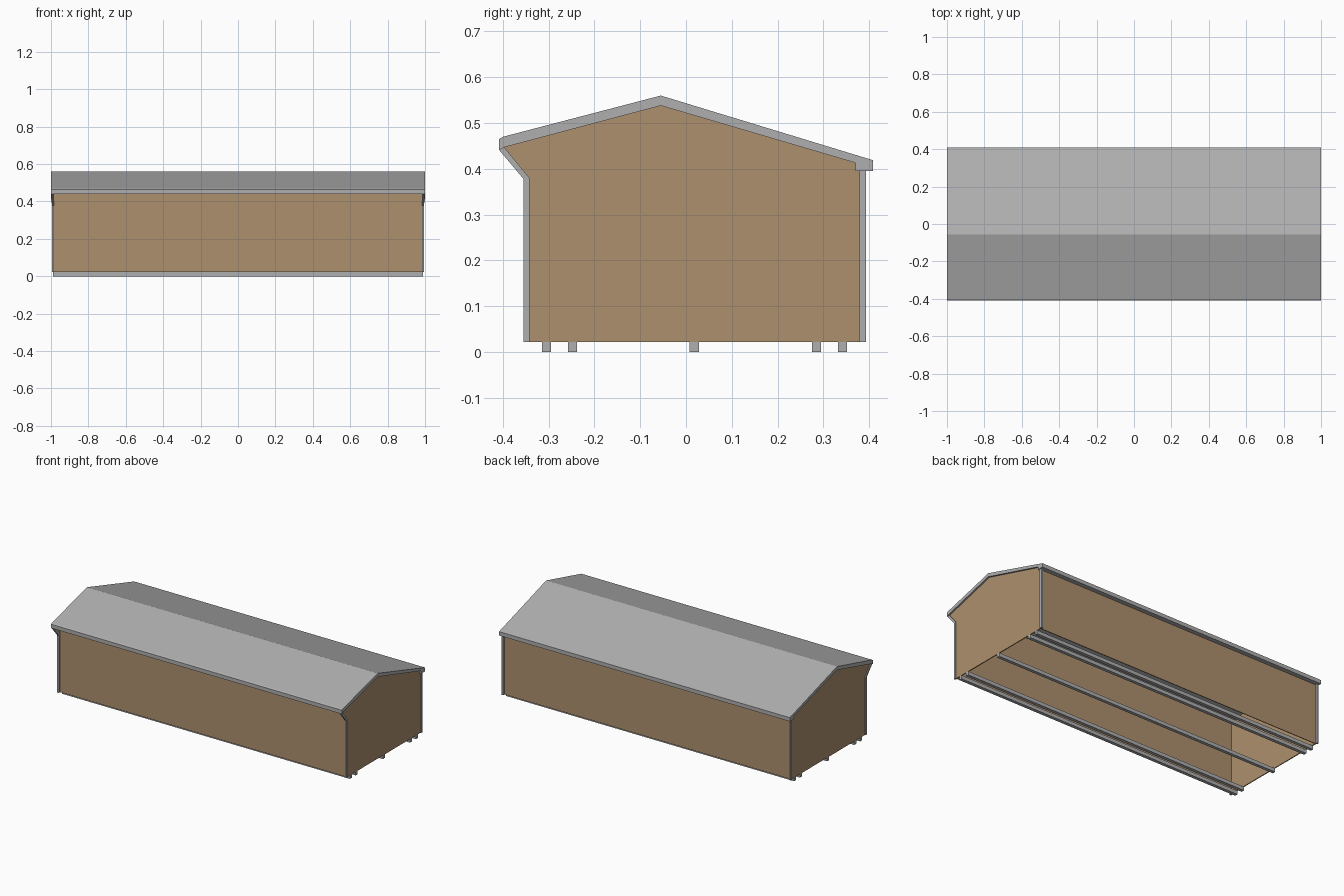
import bpy
import bmesh

if "Cube" in bpy.data.objects:
    bpy.data.objects.remove(bpy.data.objects["Cube"])


def material(name, rgb):
    m = bpy.data.materials.new(name)
    m.diffuse_color = (*rgb, 1)
    m.use_nodes = True
    m.node_tree.nodes["Principled BSDF"].inputs["Base Color"].default_value = m.diffuse_color
    return m


GREY = material("grey metal", (0.43, 0.43, 0.43))
BROWN = material("tan boards", (0.42, 0.28, 0.158))


def extrude_x(name, profile, x0, x1, mat):
    """Extrude a (y, z) outline along x."""
    bm = bmesh.new()
    face = bm.faces.new([bm.verts.new((x0, y, z)) for y, z in profile])
    res = bmesh.ops.extrude_face_region(bm, geom=[face])
    verts = [v for v in res["geom"] if isinstance(v, bmesh.types.BMVert)]
    bmesh.ops.translate(bm, verts=verts, vec=(x1 - x0, 0, 0))
    bmesh.ops.recalc_face_normals(bm, faces=bm.faces)
    me = bpy.data.meshes.new(name)
    bm.to_mesh(me)
    bm.free()
    me.materials.append(mat)
    ob = bpy.data.objects.new(name, me)
    bpy.context.collection.objects.link(ob)
    return ob


def box_profile(y0, y1, z0, z1):
    return [(y0, z0), (y1, z0), (y1, z1), (y0, z1)]


# Roof slab with front fascia and boxed back eave
extrude_x("roof", [(-0.408, 0.441), (-0.408, 0.465), (-0.400, 0.470),
                   (-0.055, 0.560), (0.408, 0.419), (0.408, 0.395),
                   (0.370, 0.395), (0.370, 0.413), (-0.055, 0.538),
                   (-0.397, 0.447)], -1, 1, GREY)

# Long walls; the front one runs straight up to the roof underside
extrude_x("front_wall", box_profile(-0.343, -0.338, 0.022, 0.462),
          -0.986, 0.986, BROWN)
extrude_x("back_wall", box_profile(0.375, 0.380, 0.022, 0.398),
          -0.986, 0.986, BROWN)

# End walls with flared front, plus corner trim, on both ends
for side, label in ((-1, "left"), (1, "right")):
    extrude_x(label + "_end_wall",
              [(-0.342, 0.022), (0.380, 0.022), (0.380, 0.396),
               (0.370, 0.396), (0.370, 0.413), (-0.055, 0.538),
               (-0.397, 0.447), (-0.342, 0.380)],
              side * 0.984, side * 0.990, BROWN)
    extrude_x(label + "_front_trim",
              [(-0.355, 0.022), (-0.342, 0.022), (-0.342, 0.380),
               (-0.397, 0.447), (-0.408, 0.441), (-0.355, 0.378)],
              side * 0.983, side * 0.995, GREY)
    extrude_x(label + "_back_trim", box_profile(0.379, 0.393, 0.022, 0.396),
              side * 0.983, side * 0.995, GREY)

# Floor skids
for i, y in enumerate((-0.305, -0.248, 0.018, 0.285, 0.342)):
    extrude_x(f"skid_{i + 1}", box_profile(y - 0.01, y + 0.01, 0, 0.022),
              -0.99, 0.99, GREY)
